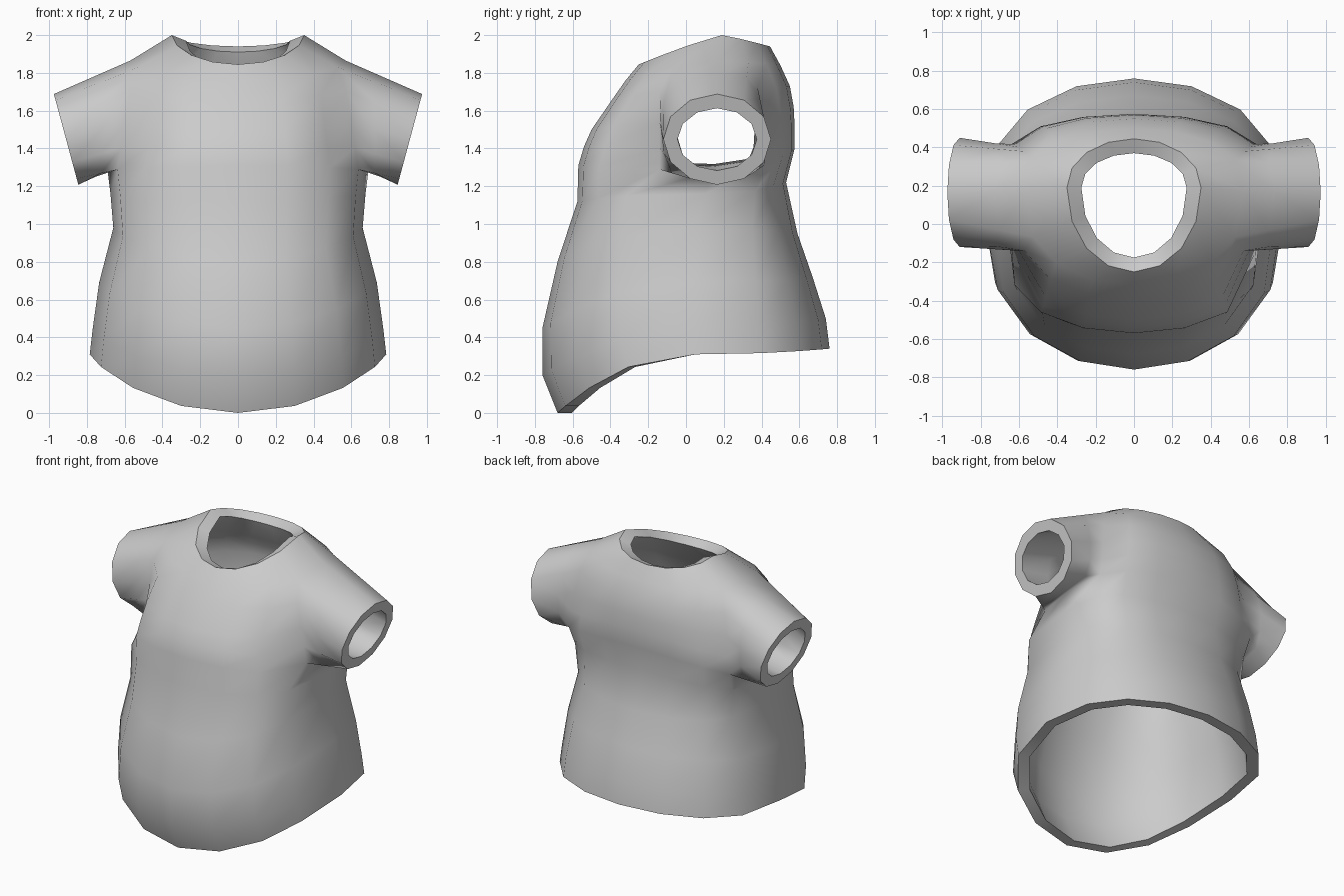
import bpy
import bmesh
from math import sin, cos, pi

if "Cube" in bpy.data.objects:
    bpy.data.objects.remove(bpy.data.objects["Cube"])

COLUMNS = 16
WALL = 0.075
ARM_LOW, ARM_HIGH = 5, 9      # rows that bound the armholes

# rows from hem to neck:
# front z, side z, back z, half width, front y, middle y, back y, roundness
ROWS = [
    (0.00, 0.31, 0.34, 0.785, -0.68, 0.05, 0.76, 0.75),
    (0.20, 0.44, 0.50, 0.77, -0.76, 0.05, 0.74, 0.75),
    (0.45, 0.69, 0.72, 0.735, -0.76, 0.05, 0.67, 0.7),
    (0.80, 0.98, 0.95, 0.66, -0.68, 0.06, 0.59, 0.62),
    (1.12, 1.16, 1.22, 0.675, -0.575, 0.10, 0.53, 0.5),
    (1.31, 1.28, 1.40, 0.69, -0.57, 0.15, 0.575, 0.48),
    (1.41, 1.40, 1.52, 0.67, -0.54, 0.16, 0.575, 0.5),
    (1.50, 1.55, 1.62, 0.65, -0.50, 0.16, 0.57, 0.55),
    (1.66, 1.72, 1.73, 0.62, -0.39, 0.16, 0.55, 0.6),
    (1.76, 1.865, 1.84, 0.57, -0.32, 0.17, 0.50, 0.75),
    (1.845, 2.00, 1.94, 0.35, -0.25, 0.19, 0.445, 0.95),
]


def ring_points(index, inset):
    """Cross-section of the body at one row, moved inwards by inset."""
    z_front, z_side, z_back, width, front, middle, back, roundness = ROWS[index]
    drop = {ARM_LOW: -0.5, ARM_HIGH - 1: 0.5, ARM_HIGH: 1.0, ARM_HIGH + 1: 0.4}
    points = []
    for c in range(COLUMNS):
        angle = 2 * pi * c / COLUMNS
        k = abs(cos(angle))
        y_end, z_end = (front + inset, z_front) if cos(angle) > 0 else (back - inset, z_back)
        y = middle + (y_end - middle) * k ** roundness
        z = z_side + (z_end - z_side) * k ** (1.6 - 0.05 * index)
        # the armhole edges line up with the sleeve
        if ARM_LOW <= index <= ARM_HIGH and k < 0.5:
            y = min(max(y, inset - 0.14), 0.44 - inset)
        points.append(((width - inset) * sin(angle), y, z - inset * drop.get(index, 0)))
    return points


def strip(bm, lower, upper):
    """Close a band of quads between two loops."""
    for i in range(len(lower)):
        j = (i + 1) % len(lower)
        bm.faces.new((lower[i], lower[j], upper[j], upper[i]))


def skin(bm, inset):
    """Body and both sleeves as one surface; returns its open loops."""
    grid = [[bm.verts.new(p) for p in ring_points(r, inset)] for r in range(len(ROWS))]
    holes = {3, 4, 11, 12}
    for r in range(len(ROWS) - 1):
        for c in range(COLUMNS):
            if ARM_LOW <= r < ARM_HIGH and c in holes:
                continue
            d = (c + 1) % COLUMNS
            bm.faces.new((grid[r][c], grid[r][d], grid[r + 1][d], grid[r + 1][c]))
    loops = [grid[0], grid[-1]]

    # sleeves grow out of the armholes
    for side in (1, -1):
        centre = 4 * side
        front, back = centre - side, centre + side
        hole = [grid[ARM_LOW][centre]]
        hole += [grid[r][back] for r in range(ARM_LOW, ARM_HIGH + 1)]
        hole += [grid[ARM_HIGH][centre]]
        hole += [grid[r][front] for r in range(ARM_HIGH, ARM_LOW - 1, -1)]
        middle, cuff = [], []
        for i, vert in enumerate(hole):
            angle = 2 * pi * i / len(hole) - pi / 2
            height = (0.24 - inset) * sin(angle)
            end = vert.co.copy()
            end.x = side * (0.91 + 0.27 * height)
            end.y = 0.165 + (0.285 - inset) * cos(angle)
            end.z = 1.448 + height
            middle.append(bm.verts.new(vert.co.lerp(end, 0.4)))
            cuff.append(bm.verts.new(end))
        strip(bm, hole, middle)
        strip(bm, middle, cuff)
        loops.append(cuff)

    # unused points inside the armholes
    bmesh.ops.delete(bm, geom=[v for v in bm.verts if not v.link_faces], context='VERTS')
    return loops


# fabric shell: outer and inner surface joined at hem, neck and cuffs
bm = bmesh.new()
outer = skin(bm, 0)
inner = skin(bm, WALL)
for a, b in zip(outer, inner):
    strip(bm, a, b)
bmesh.ops.recalc_face_normals(bm, faces=bm.faces[:])

# smooth cloth with crisp rims
for face in bm.faces:
    face.smooth = True
for loop in outer + inner:
    for i, vert in enumerate(loop):
        bm.edges.get((vert, loop[i - 1])).smooth = False

mesh = bpy.data.meshes.new("shirt")
bm.to_mesh(mesh)
bm.free()
shirt = bpy.data.objects.new("shirt", mesh)
bpy.context.collection.objects.link(shirt)

# grey cloth
cloth = bpy.data.materials.new("grey cloth")
cloth.use_nodes = True
grey = (0.6, 0.6, 0.6, 1)
cloth.diffuse_color = grey
cloth.node_tree.nodes["Principled BSDF"].inputs["Base Color"].default_value = grey
mesh.materials.append(cloth)
